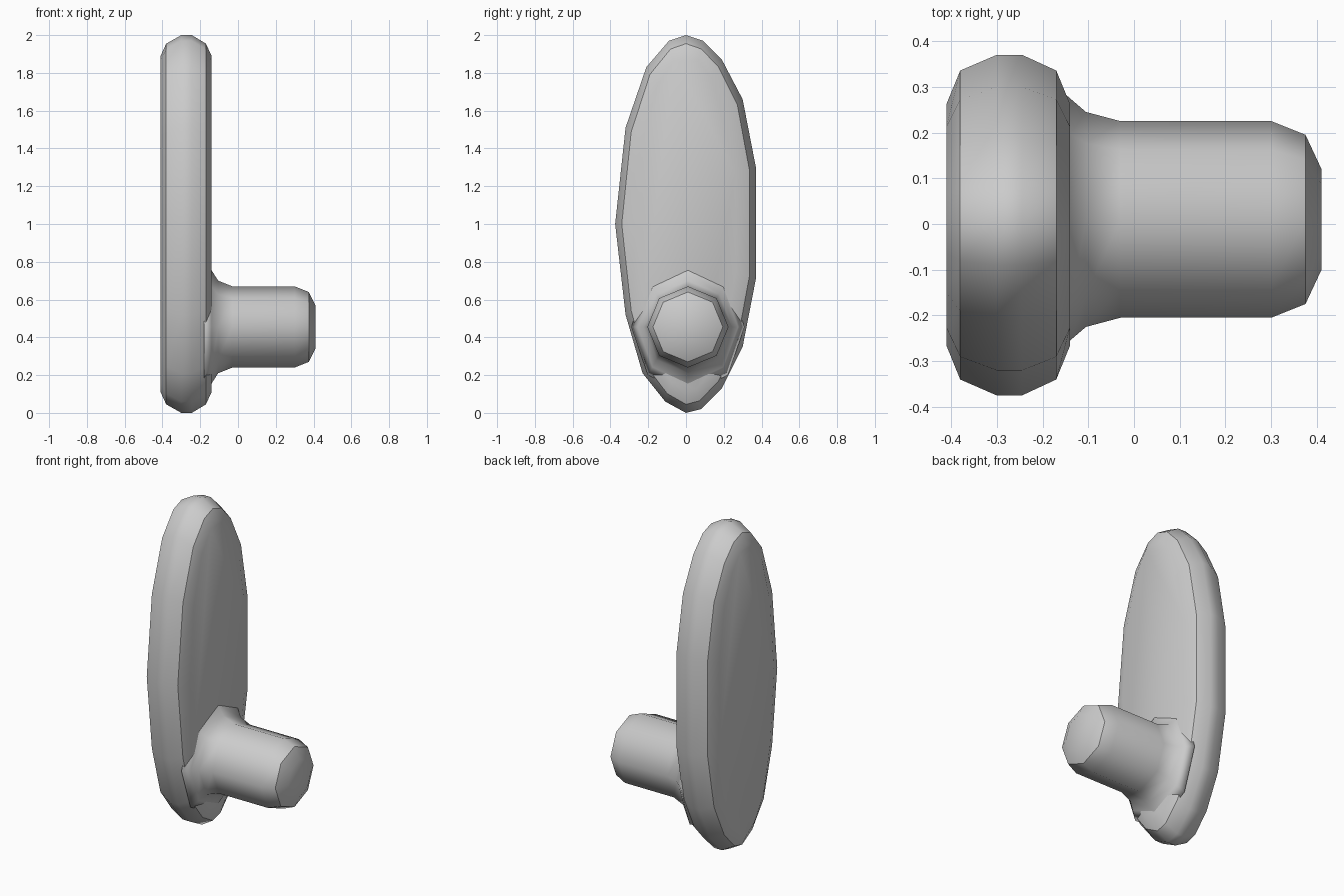
import bpy
import bmesh
import math

cube = bpy.data.objects.get("Cube")
if cube:
    bpy.data.objects.remove(cube, do_unlink=True)

grey = bpy.data.materials.new("plain grey")
grey.use_nodes = True
COLOUR = (0.6, 0.6, 0.6, 1)
grey.diffuse_color = COLOUR
grey.node_tree.nodes["Principled BSDF"].inputs["Base Color"].default_value = COLOUR


def loft(name, rings, sharp_rings):
    """Skin closed rings of points running along +x, cap both ends."""
    bm = bmesh.new()
    loops = [[bm.verts.new(p) for p in ring] for ring in rings]
    n = len(loops[0])
    for a, b in zip(loops, loops[1:]):
        for i in range(n):
            j = (i + 1) % n
            bm.faces.new((a[i], a[j], b[j], b[i]))
    bm.faces.new(loops[0])
    bm.faces.new(loops[-1])
    bmesh.ops.recalc_face_normals(bm, faces=bm.faces[:])
    for f in bm.faces:
        f.smooth = True
    # creased outlines
    for k in sharp_rings:
        for i in range(n):
            bm.edges.get((loops[k][i], loops[k][(i + 1) % n])).smooth = False
    mesh = bpy.data.meshes.new(name)
    bm.to_mesh(mesh)
    bm.free()
    mesh.materials.append(grey)
    obj = bpy.data.objects.new(name, mesh)
    bpy.context.collection.objects.link(obj)
    return obj


# Tall rounded oval plate: outline in (y, z) about its middle
outline = [(0, 1), (.09, .97), (.19, .87), (.30, .66), (.37, .30),
           (.37, -.29), (.30, -.65), (.19, -.87), (.08, -.98), (0, -1),
           (-.11, -.94), (-.23, -.79), (-.32, -.48), (-.375, 0),
           (-.32, .51), (-.21, .83), (-.09, .97)]
# x, width scale, height scale
sections = [(-.41, .71, .89), (-.38, .907, .955), (-.30, 1, 1),
            (-.245, 1, 1), (-.17, .907, .955), (-.14, .71, .89)]
loft("oval_plate",
     [[(x, y * sy, 1 + z * sz) for y, z in outline] for x, sy, sz in sections],
     (1, 4))

# Eight-sided peg with a flared root: x, y radius, z radius
SIDES = 8
profile = [(-.18, .30, .36), (-.14, .265, .30), (-.105, .235, .245),
           (-.03, .215, .215), (.30, .215, .215), (.375, .185, .185),
           (.41, .11, .115)]
loft("peg",
     [[(x, .01 + ry * math.sin(math.tau * i / SIDES),
        .455 + rz * math.cos(math.tau * i / SIDES)) for i in range(SIDES)]
      for x, ry, rz in profile],
     (5,))
